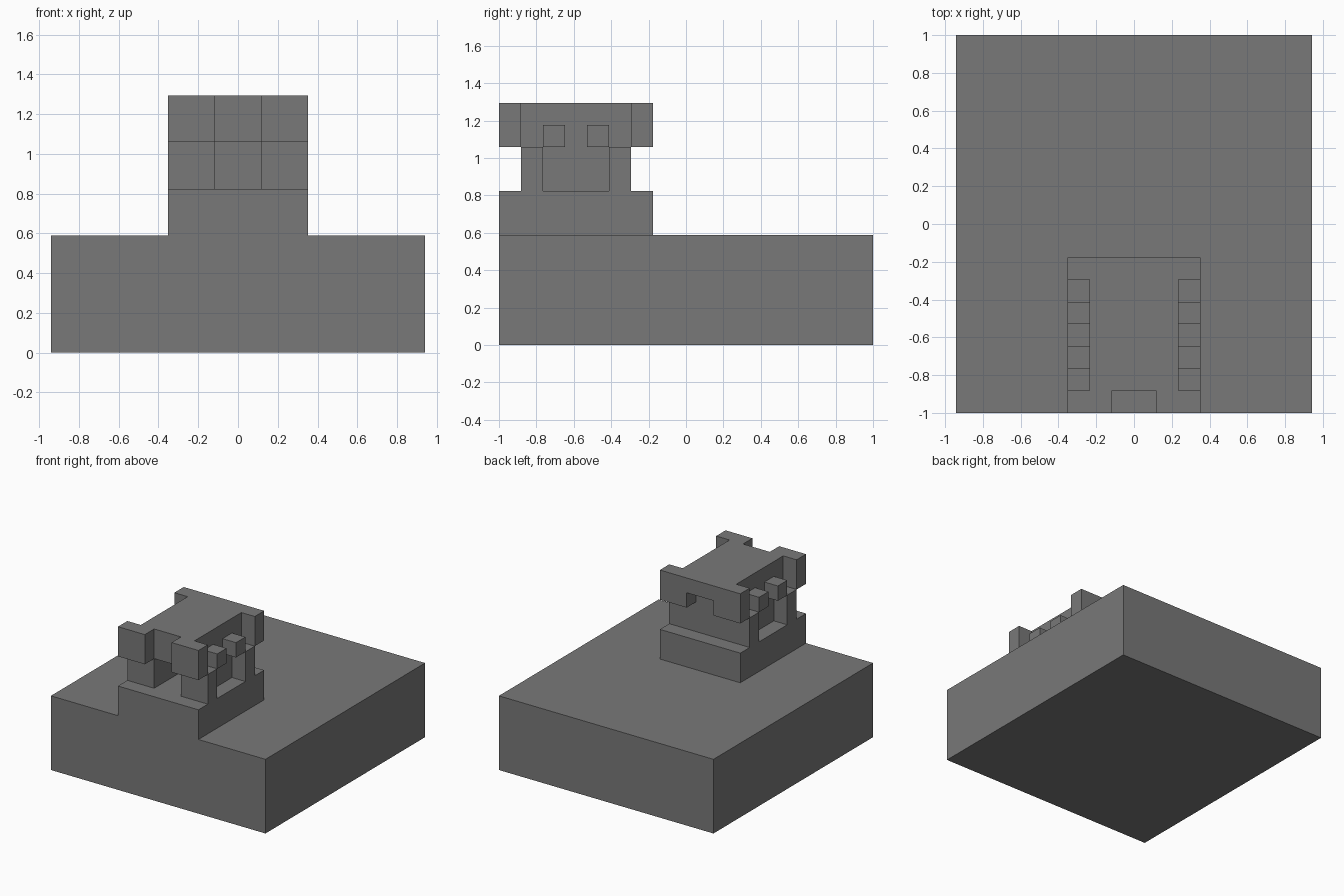
import bpy

# The model sits on a regular block grid: 16 wide, 17 deep, 11 high
U = 2 / 17
FRONT = -1.0

if "Cube" in bpy.data.objects:
    bpy.data.objects.remove(bpy.data.objects["Cube"], do_unlink=True)

# Single stone colour
stone = bpy.data.materials.new("stone_grey")
stone.use_nodes = True
GREY = (0.19, 0.19, 0.19, 1)
stone.diffuse_color = GREY
stone.node_tree.nodes["Principled BSDF"].inputs["Base Color"].default_value = GREY


def block(name, x, y, z):
    """Box from (start, end) block ranges; y counts back from the front edge."""
    size = [(b - a) * U for a, b in (x, y, z)]
    bpy.ops.mesh.primitive_cube_add(size=1, location=(
        sum(x) / 2 * U, FRONT + sum(y) / 2 * U, sum(z) / 2 * U))
    obj = bpy.context.object
    obj.name = name
    obj.scale = size
    bpy.ops.object.transform_apply(location=False, rotation=False, scale=True)
    obj.data.materials.append(stone)
    return obj


def pair(name, x, y, z):
    """The same box on both sides of the centre line."""
    block("left_" + name, x, y, z)
    block("right_" + name, (-x[1], -x[0]), y, z)


# Ground slab and plinth
block("base_slab", (-8, 8), (0, 17), (0, 5))
block("plinth", (-3, 3), (0, 7), (5, 7))

# Tower body: open doorway at the front, shallow niches on the sides
pair("side_wall", (1, 2), (1, 6), (7, 9))
block("back_wall", (-1, 1), (5, 6), (7, 9))
pair("front_pillar", (2, 3), (1, 2), (7, 9))
pair("back_pillar", (2, 3), (5, 6), (7, 9))

# Roof with overhanging corner blocks
block("roof", (-2, 2), (1, 6), (9, 11))
pair("front_corner_block", (1, 3), (0, 1), (9, 11))
pair("back_corner_block", (1, 3), (6, 7), (9, 11))
block("back_lintel", (-1, 1), (6, 7), (10, 11))

# Small brackets hanging over the side niches
for label, y in (("front", 2), ("back", 4)):
    pair(label + "_bracket", (2, 3), (y, y + 1), (9, 10))
